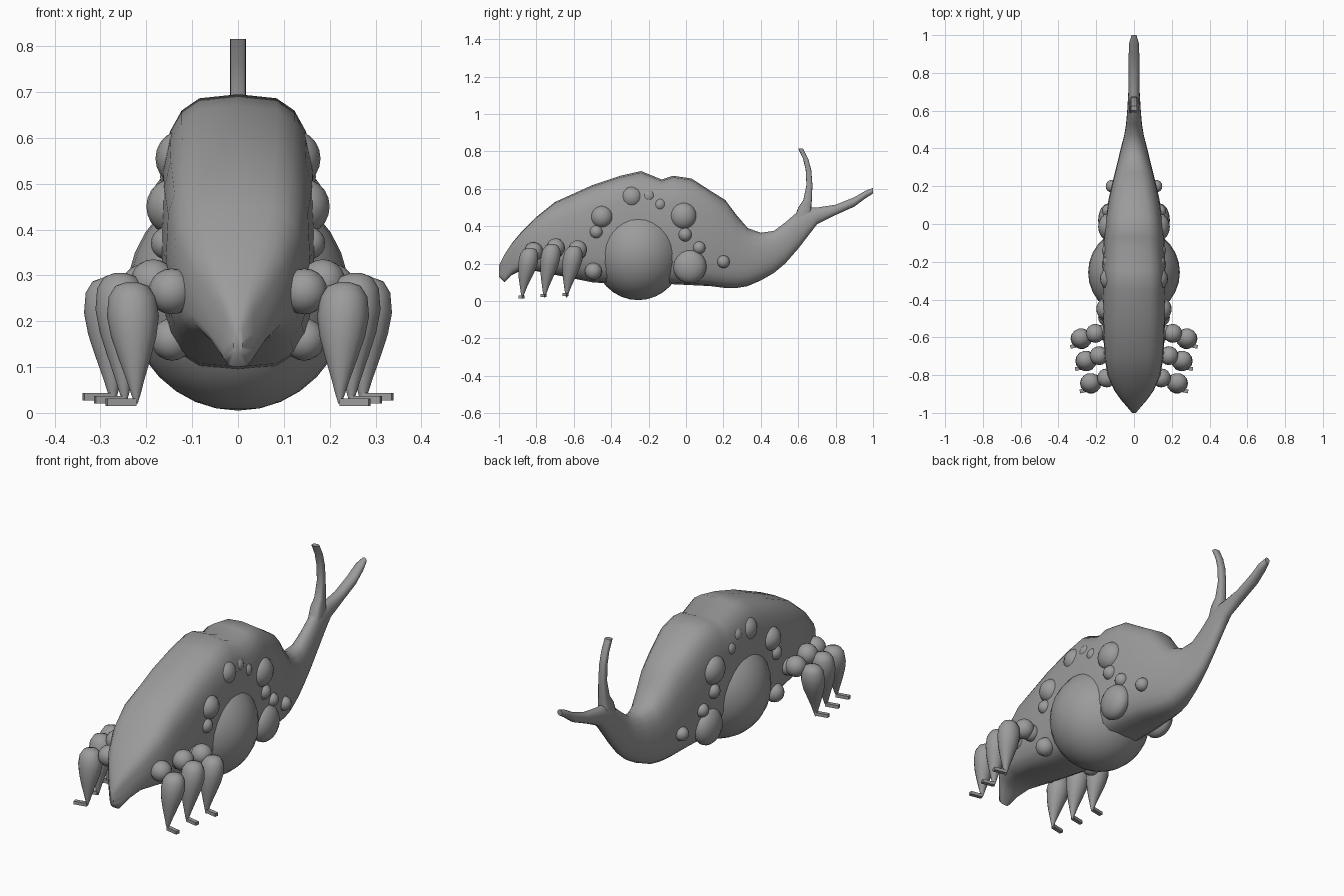
import bpy, bmesh, math
from mathutils import Vector, Matrix

default = bpy.data.objects.get("Cube")
if default:
    bpy.data.objects.remove(default, do_unlink=True)

grey = bpy.data.materials.new("matte grey")
grey.use_nodes = True
colour = (0.33, 0.33, 0.33, 1)
grey.diffuse_color = colour
grey.node_tree.nodes["Principled BSDF"].inputs["Base Color"].default_value = colour

X, Y, Z = Vector((1, 0, 0)), Vector((0, 1, 0)), Vector((0, 0, 1))


def finish(name, bm, angle=50):
    """Turn a bmesh into a shaded object with the shared material."""
    bmesh.ops.recalc_face_normals(bm, faces=bm.faces)
    mesh = bpy.data.meshes.new(name)
    bm.to_mesh(mesh)
    bm.free()
    mesh.materials.append(grey)
    obj = bpy.data.objects.new(name, mesh)
    bpy.context.collection.objects.link(obj)
    bpy.ops.object.select_all(action="DESELECT")
    obj.select_set(True)
    bpy.context.view_layer.objects.active = obj
    bpy.ops.object.shade_smooth_by_angle(angle=math.radians(angle))
    return obj


def ring(centre, u, v, power=2, sides=20):
    """Superellipse section spanned by the half axes u and v."""
    points = []
    for i in range(sides):
        a = math.tau * i / sides
        c, s = math.cos(a), math.sin(a)
        cu = math.copysign(abs(c) ** (2 / power), c)
        sv = math.copysign(abs(s) ** (2 / power), s)
        points.append(centre + u * cu + v * sv)
    return points


def loft(name, rings):
    """Skin a row of sections and cap both ends."""
    bm = bmesh.new()
    rows = [[bm.verts.new(p) for p in r] for r in rings]
    for a, b in zip(rows, rows[1:]):
        for i in range(len(a)):
            j = (i + 1) % len(a)
            bm.faces.new((a[i], a[j], b[j], b[i]))
    bm.faces.new(rows[0])
    bm.faces.new(rows[-1])
    return finish(name, bm)


def ball(name, centre, radii, segments=20):
    bm = bmesh.new()
    bmesh.ops.create_uvsphere(bm, u_segments=segments, v_segments=segments // 2 + 2, radius=1,
                              matrix=Matrix.Translation(centre) @ Matrix.Diagonal((*radii, 1)))
    return finish(name, bm)


# Body and lower tail prong: y, top, bottom, half width
body = [
    (-1, .19, .13, .01), (-.97, .25, .1, .035), (-.93, .31, .14, .07),
    (-.88, .37, .165, .105), (-.8, .45, .16, .14), (-.7, .53, .14, .157),
    (-.5, .62, .1, .166), (-.35, .67, .09, .168), (-.24, .695, .09, .168),
    (-.13, .65, .09, .165), (-.07, .67, .09, .16), (.03, .655, .085, .15),
    (.13, .59, .08, .135), (.21, .54, .07, .117), (.27, .46, .07, .102),
    (.33, .39, .08, .087), (.4, .365, .11, .07), (.47, .375, .15, .052),
    (.53, .42, .2, .042), (.6, .48, .28, .036), (.65, .5, .345, .033),
    (.7, .5, .41, .03), (.8, .515, .46, .028), (.9, .555, .505, .028),
    (.96, .59, .55, .025), (1, .605, .575, .013),
]
sections = []
for y, top, bottom, half in body:
    power = 3.4 - 1.2 * min(max((y - .05) / .4, 0), 1)
    sections.append(ring(Vector((0, y, (top + bottom) / 2)), X * half,
                         Z * (top - bottom) / 2, power))
loft("body", sections)

# Upper tail prong: z, centre y, half depth, half width
prong = [(.42, .62, .05, .03), (.5, .635, .035, .028), (.54, .65, .023, .022),
         (.62, .66, .016, .018), (.7, .655, .015, .017), (.76, .64, .014, .017),
         (.815, .613, .013, .017)]
loft("upper_tail_prong", [ring(Vector((0, y, z)), X * w, Y * d, 4, 12)
                          for z, y, d, w in prong])

# Round belly bulging through both sides
ball("belly", (0, -.256, .255), (.243, .24, .25), 28)

# Warts around the belly: y, z, radius, outer x
warts = [(-.29, .555, .06, .18), (-.2, .56, .038, .165), (-.14, .515, .036, .17),
         (-.45, .45, .06, .2), (-.48, .37, .036, .19), (-.015, .455, .072, .19),
         (-.005, .355, .037, .18), (.07, .285, .034, .17), (.02, .185, .09, .19),
         (.2, .21, .034, .15), (-.495, .16, .046, .19)]

# Leg shape: height fraction, radius, backward-to-forward drift
leg = [(1, .012, 0), (.97, .034, 0), (.88, .049, .003), (.72, .054, .008), (.55, .047, .016),
       (.38, .034, .026), (.2, .019, .034), (.08, .01, .038), (0, .003, .04)]

for side, label in ((1, "left"), (-1, "right")):
    for i, (y, z, r, outer) in enumerate(warts):
        depth = min(r, .055)
        ball(f"{label}_wart_{i + 1}", (side * (outer - depth), y, z), (depth, r, r), 16)

    for i in range(3):
        y, x = -.835 + .118 * i, .222 + .025 * i
        top = (.285, .305, .295)[i]
        knob_x = (.145, .185, .205)[i]
        ball(f"{label}_hip_{i + 1}", (side * knob_x, y + .02, top - .02), (.05, .05, .05), 16)
        ball(f"{label}_hip_socket_{i + 1}", (side * (knob_x - .04), y + .025, top - .03),
             (.045, .042, .042), 12)
        rings = []
        for f, r, drift in leg:
            centre = Vector((side * (x + .01 * f), y - drift, .02 + (top - .02) * f))
            rings.append(ring(centre, X * r * 1.05, Y * r, 2, 14))
        loft(f"{label}_leg_{i + 1}", rings)

        # Flat little foot pointing outward
        bm = bmesh.new()
        place = (Matrix.Translation((side * (x + .033), y - .045, .023 + .006 * i))
                 @ Matrix.Rotation(side * -.2, 4, "Z")
                 @ Matrix.Diagonal((.065, .02, .016, 1)))
        bmesh.ops.create_cube(bm, size=1, matrix=place)
        finish(f"{label}_foot_{i + 1}", bm, 30)
